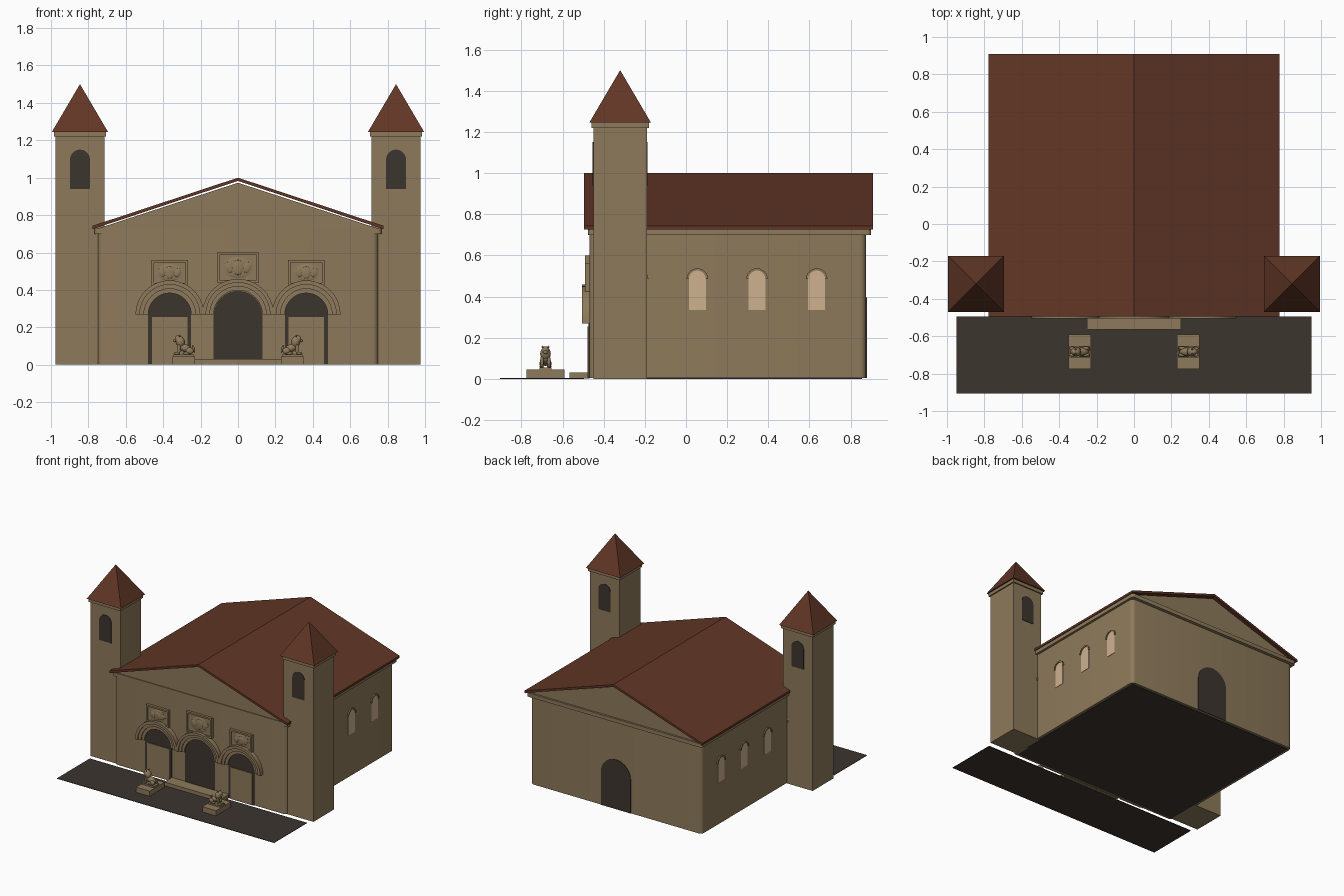
import bpy, bmesh, math
from mathutils import Matrix, Vector

default = bpy.data.objects.get("Cube")
if default:
    bpy.data.objects.remove(default, do_unlink=True)


def material(name, rgb):
    m = bpy.data.materials.new(name)
    m.use_nodes = True
    m.diffuse_color = (*rgb, 1)
    m.node_tree.nodes["Principled BSDF"].inputs["Base Color"].default_value = (*rgb, 1)
    return m


STONE = material("sandstone", (0.27, 0.195, 0.104))
ROOF = material("brown roof tile", (0.12, 0.037, 0.019))
DARK = material("dark opening", (0.046, 0.035, 0.028))
GLASS = material("cream window", (0.62, 0.44, 0.28))


def finish(name, bm, mat, smooth=False):
    bmesh.ops.recalc_face_normals(bm, faces=bm.faces)
    me = bpy.data.meshes.new(name)
    bm.to_mesh(me)
    bm.free()
    me.materials.append(mat)
    ob = bpy.data.objects.new(name, me)
    bpy.context.collection.objects.link(ob)
    if smooth:
        bpy.ops.object.select_all(action='DESELECT')
        ob.select_set(True)
        bpy.context.view_layer.objects.active = ob
        bpy.ops.object.shade_smooth_by_angle(angle=math.radians(35))
    return ob


def box(name, x, y, z, mat, round_corners=0):
    """Box from (min, max) ranges, optionally with rounded vertical edges."""
    bm = bmesh.new()
    size = [b - a for a, b in (x, y, z)]
    mid = [(a + b) / 2 for a, b in (x, y, z)]
    bmesh.ops.create_cube(bm, size=1, matrix=Matrix.Translation(mid) @ Matrix.Diagonal((*size, 1)))
    if round_corners:
        upright = [e for e in bm.edges
                   if abs(e.verts[0].co.z - e.verts[1].co.z) > size[2] / 2]
        bmesh.ops.bevel(bm, geom=upright, offset=round_corners, segments=4,
                        affect='EDGES', profile=0.5)
    return finish(name, bm, mat, round_corners > 0)


def prism(name, profile, axis, d0, d1, mat, smooth=False):
    """Extrude a vertical (u, z) profile along x or y."""
    bm = bmesh.new()
    place = (lambda u, v: (u, d0, v)) if axis == 'Y' else (lambda u, v: (d0, u, v))
    face = bm.faces.new([bm.verts.new(place(u, v)) for u, v in profile])
    out = bmesh.ops.extrude_face_region(bm, geom=[face])
    shift = Vector((0, d1 - d0, 0) if axis == 'Y' else (d1 - d0, 0, 0))
    bmesh.ops.translate(bm, vec=shift,
                        verts=[g for g in out["geom"] if isinstance(g, bmesh.types.BMVert)])
    return finish(name, bm, mat, smooth)


def arc(c, z, r, n=20):
    return [(c + r * math.cos(math.pi * i / n), z + r * math.sin(math.pi * i / n))
            for i in range(n + 1)]


def arched(c, r, bottom, spring):
    return [(c + r, bottom)] + arc(c, spring, r) + [(c - r, bottom)]


def half_ring(c, z, r0, r1):
    return arc(c, z, r1) + arc(c, z, r0)[::-1]


def blobs(name, parts, mat):
    """One mesh made of stretched spheres: (centre, radii, tilt about y)."""
    bm = bmesh.new()
    for centre, radii, tilt in parts:
        m = (Matrix.Translation(centre) @ Matrix.Rotation(math.radians(tilt), 4, 'Y')
             @ Matrix.Diagonal((*radii, 1)))
        bmesh.ops.create_uvsphere(bm, u_segments=14, v_segments=8, radius=1, matrix=m)
    return finish(name, bm, mat, True)


# Main hall
box("hall_walls", (-.75, .75), (-.47, .875), (.004, .705), STONE, .03)
box("hall_floor", (-.73, .73), (-.45, .855), (0, .005), DARK)
box("eave_cornice", (-.768, .768), (-.476, .9), (.70, .73), STONE, .02)
prism("gable", [(-.745, .73), (.745, .73), (0, .973)], 'Y', -.47, .885, STONE)
prism("hall_roof", [(-.778, .725), (0, .983), (.778, .725), (.778, .743), (0, 1.0), (-.778, .743)],
      'Y', -.495, .908, ROOF)

# Entrance pavement and step
box("pavement", (-.95, .95), (-.905, -.495), (0, .004), DARK)
box("entrance_step", (-.25, .25), (-.565, -.47), (.002, .032), STONE)

# Front and back doors
prism("front_door", arched(0, .13, .03, .265), 'Y', -.474, -.468, DARK)
prism("back_door", arched(0, .13, .004, .265), 'Y', .873, .879, DARK)


def stepped_arch(name, c, z, inner, outer):
    step = (outer - inner) / 3
    for i in range(3):
        prism(f"{name}_{i + 1}", half_ring(c, z, inner + i * step, outer - .0005 * i if i == 2
                                           else inner + (i + 1) * step),
              'Y', -.485 - .01 * i, -.468, STONE, True)


def plaque(name, c, z0, z1, half):
    """Framed relief panel."""
    y, t = -.49, .013
    box(name + "_panel", (c - half, c + half), (-.481, -.468), (z0, z1), STONE)
    for s in (-1, 1):
        edge = sorted((c + s * half, c + s * (half - t)))
        box(name + "_frame_side", edge, (y, -.468), (z0, z1), STONE)
    for a, b in ((z0, z0 + t), (z1 - t, z1)):
        box(name + "_frame_rail", (c - half + t, c + half - t), (y, -.468), (a, b), STONE)
    zc, w, h = (z0 + z1) / 2, half - t, (z1 - z0) / 2 - t
    relief = [((c, -.481, zc), (w * .85, .005, h * .85), 0),
              ((c, -.484, zc), (w * .3, .006, h * .6), 0)]
    relief += [((c + s * w * .5, -.484, zc), (w * .2, .005, h * .45), s * 25) for s in (-1, 1)]
    blobs(name + "_relief", relief, STONE)


stepped_arch("centre_arch", 0, .268, .13, .192)
plaque("centre_plaque", 0, .44, .60, .113)


def lion(name, s):
    """Crouching lion on a plinth, head outward."""
    x, y = s * .29, -.683
    box(name + "_plinth", (x - .06, x + .06), (-.775, -.59), (.002, .045), STONE)
    box(name + "_base", (x - .055, x + .055), (y - .03, y + .03), (.045, .056), STONE)
    at = lambda dx, dy, z: (x + s * dx, y + dy, z)
    parts = [
        (at(-.008, 0, .088), (.042, .022, .021), s * -22),   # trunk
        (at(.018, 0, .122), (.025, .026, .032), s * 10),     # mane
        (at(.03, 0, .136), (.019, .018, .022), 0),           # head
        (at(.047, 0, .129), (.01, .011, .009), 0),           # muzzle
        (at(-.053, .012, .085), (.006, .006, .022), s * 15), # tail
    ]
    for side in (-1, 1):
        parts += [
            (at(.026, side * .017, .083), (.009, .009, .03), 0),        # foreleg
            (at(.037, side * .017, .061), (.018, .009, .007), 0),       # front paw
            (at(-.032, side * .018, .074), (.021, .011, .018), 0),      # haunch
            (at(-.014, side * .021, .061), (.02, .008, .007), 0),       # hind paw
            (at(.022, side * .014, .155), (.005, .005, .006), 0),       # ear
        ]
    blobs(name, parts, STONE)


# Everything repeated on both sides
for s, side in ((1, "left"), (-1, "right")):
    # Side portals
    c = s * .365
    prism(side + "_portal", arched(c, .115, .004, .27), 'Y', -.474, -.468, DARK)
    box(side + "_portal_door", (c - .095, c + .095), (-.479, -.468), (.004, .255), STONE)
    stepped_arch(side + "_arch", c, .268, .115, .184)
    plaque(side + "_plaque", c, .425, .56, .098)
    lion(side + "_lion", s)

    # Side windows with hood mouldings
    for i in range(4):
        y = -.235 + .29 * i
        prism(f"{side}_window_{i + 1}", arched(y, .041, .335, .488), 'X',
              s * .747, s * .753, GLASS)
        prism(f"{side}_window_hood_{i + 1}", half_ring(y, .485, .041, .052), 'X',
              s * .747, s * .759, STONE, True)

    # Bell towers
    tx, ty = s * .845, -.32
    box(side + "_tower", (tx - .13, tx + .13), (ty - .13, ty + .13), (0, 1.225), STONE)
    box(side + "_tower_cornice", (tx - .14, tx + .14), (ty - .14, ty + .14), (1.22, 1.245), STONE)
    bm = bmesh.new()
    spin = Matrix.Translation((tx, ty, 1.3725)) @ Matrix.Rotation(math.pi / 4, 4, 'Z')
    bmesh.ops.create_cone(bm, cap_ends=True, segments=4, radius1=.15 * math.sqrt(2), radius2=0,
                          depth=.255, matrix=spin)
    bmesh.ops.remove_doubles(bm, verts=bm.verts, dist=1e-5)
    finish(side + "_tower_roof", bm, ROOF)
    for face, d in (("front", -1), ("back", 1)):
        y = ty + d * .13
        prism(f"{side}_tower_{face}_window", arched(tx, .053, .94, 1.097), 'Y',
              y - .004, y + .004, DARK)
